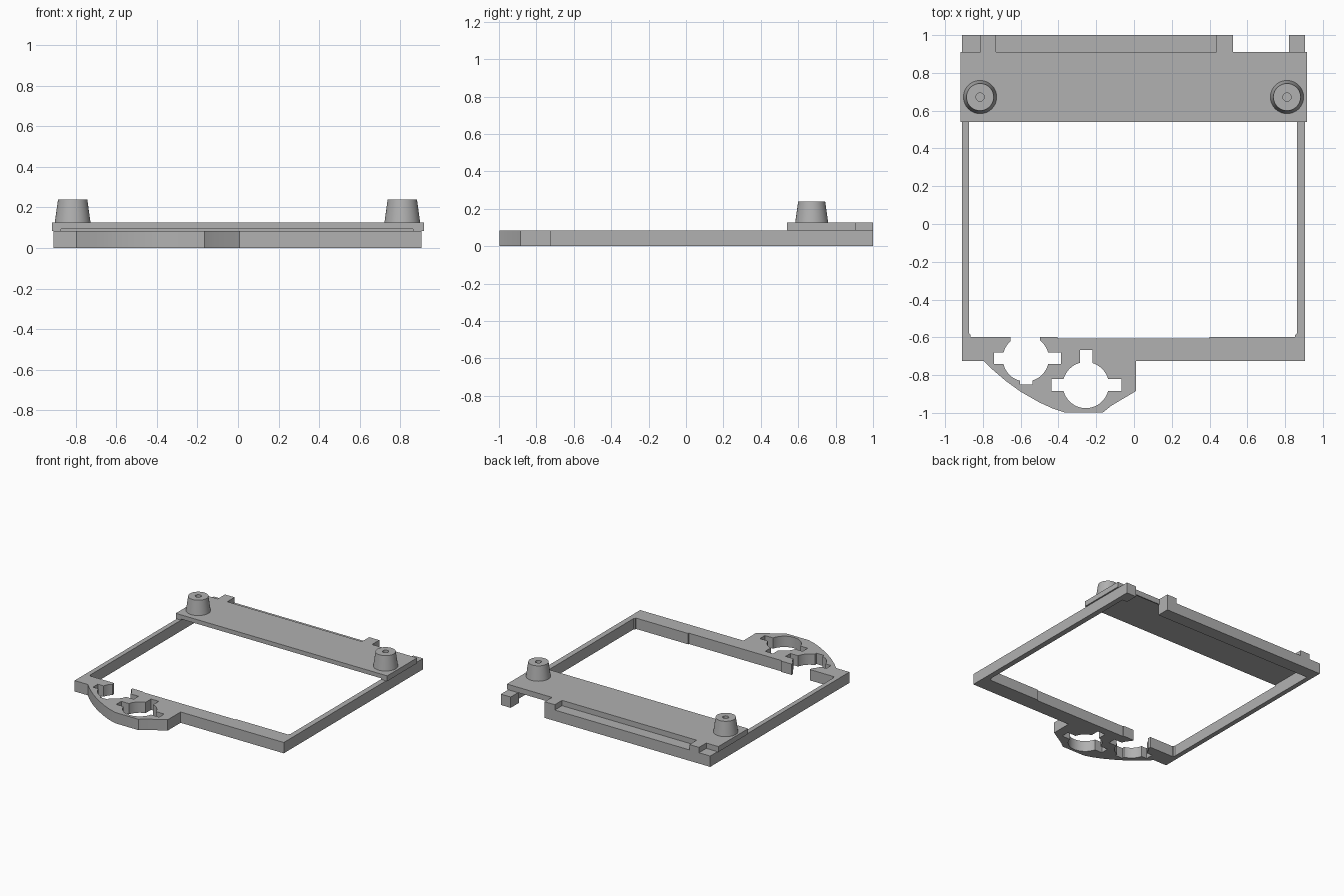
import bpy, bmesh, math
from mathutils import Matrix

cube = bpy.data.objects.get("Cube")
if cube:
    bpy.data.objects.remove(cube, do_unlink=True)

grey = bpy.data.materials.new("plain grey")
grey.use_nodes = True
colour = (0.44, 0.44, 0.44, 1)
grey.diffuse_color = colour
grey.node_tree.nodes["Principled BSDF"].inputs["Base Color"].default_value = colour


def finish(name, bm):
    bmesh.ops.recalc_face_normals(bm, faces=bm.faces)
    mesh = bpy.data.meshes.new(name)
    bm.to_mesh(mesh)
    bm.free()
    mesh.materials.append(grey)
    obj = bpy.data.objects.new(name, mesh)
    bpy.context.collection.objects.link(obj)
    return obj


def prism(name, points, z0, z1):
    """Extrude a flat outline from z0 up to z1."""
    bm = bmesh.new()
    face = bm.faces.new([bm.verts.new((x, y, z0)) for x, y in points])
    top = bmesh.ops.extrude_face_region(bm, geom=[face])["geom"]
    verts = [v for v in top if isinstance(v, bmesh.types.BMVert)]
    bmesh.ops.translate(bm, verts=verts, vec=(0, 0, z1 - z0))
    return finish(name, bm)


def box(name, x0, x1, y0, y1, z0, z1):
    return prism(name, [(x0, y0), (x1, y0), (x1, y1), (x0, y1)], z0, z1)


def cone(name, x, y, z0, z1, r0, r1):
    bm = bmesh.new()
    bmesh.ops.create_cone(bm, cap_ends=True, segments=48, radius1=r0, radius2=r1,
                          depth=z1 - z0, matrix=Matrix.Translation((x, y, (z0 + z1) / 2)))
    return finish(name, bm)


def activate(obj):
    bpy.ops.object.select_all(action='DESELECT')
    obj.select_set(True)
    bpy.context.view_layer.objects.active = obj


def cut(obj, cutters):
    activate(obj)
    for cutter in cutters:
        mod = obj.modifiers.new("cut", 'BOOLEAN')
        mod.operation = 'DIFFERENCE'
        mod.solver = 'EXACT'
        mod.object = cutter
        bpy.ops.object.modifier_apply(modifier=mod.name)
        bpy.data.objects.remove(cutter, do_unlink=True)


TOP = 0.085      # top of the frame
PLATE = 0.127    # top of the rear plate
LO, HI = -0.1, 0.3

# Frame with a rounded lobe on its front edge
frame = prism("frame", [
    (-0.91, 1), (-0.91, -0.725), (-0.795, -0.725), (-0.75, -0.77), (-0.68, -0.83),
    (-0.6, -0.888), (-0.5, -0.945), (-0.43, -0.977), (-0.365, -0.998), (-0.165, -0.998),
    (-0.12, -0.962), (0.01, -0.885), (0.01, -0.725), (0.905, -0.725), (0.905, 1)], 0, TOP)

# Large opening with small stepped corners
opening = prism("opening_cutter", [
    (-0.873, 0.9), (-0.873, -0.58), (-0.865, -0.588), (-0.865, -0.598), (-0.405, -0.598),
    (-0.405, -0.606), (0.4, -0.606), (0.4, -0.598), (0.853, -0.598), (0.853, -0.588),
    (0.862, -0.58), (0.862, 0.9)], LO, HI)

cut(frame, [
    opening,
    box("rear_gap_cutter", 0.525, 0.82, 0.85, 1.1, LO, HI),
    # Keyed hole that opens into the frame
    cone("open_hole_cutter", -0.573, -0.712, LO, HI, 0.122, 0.122),
    box("open_slot_cutter", -0.74, -0.387, -0.74, -0.68, LO, HI),
    box("open_key_cutter", -0.603, -0.537, -0.85, -0.75, LO, HI),
    box("open_mouth_cutter", -0.655, -0.497, -0.7, -0.55, LO, HI),
    # Closed keyed hole
    cone("closed_hole_cutter", -0.255, -0.853, LO, HI, 0.122, 0.122),
    box("closed_slot_cutter", -0.438, -0.066, -0.883, -0.82, LO, HI),
    box("closed_key_cutter", -0.287, -0.22, -0.85, -0.667, LO, HI),
])

# Rear plate with two tabs and a shallow recess underneath
plate = prism("rear_plate", [
    (-0.918, 0.54), (0.916, 0.54), (0.916, 0.91), (0.525, 0.91), (0.525, 1),
    (0.438, 1), (0.438, 0.91), (-0.73, 0.91), (-0.73, 1), (-0.813, 1),
    (-0.813, 0.91), (-0.918, 0.91)], TOP, PLATE)
cut(plate, [box("recess_cutter", -0.873, 0.862, 0.5, 0.9, 0.05, 0.094)])

# Tapered posts with blind holes
posts = []
for side, x in (("right", -0.815), ("left", 0.81)):
    post = cone(side + "_post", x, 0.672, PLATE, 0.24, 0.088, 0.072)
    cut(post, [cone("hole_cutter", x, 0.672, 0.15, HI, 0.022, 0.022)])
    posts.append(post)

for obj in [frame, plate] + posts:
    activate(obj)
    bpy.ops.object.shade_smooth_by_angle(angle=math.radians(20))
